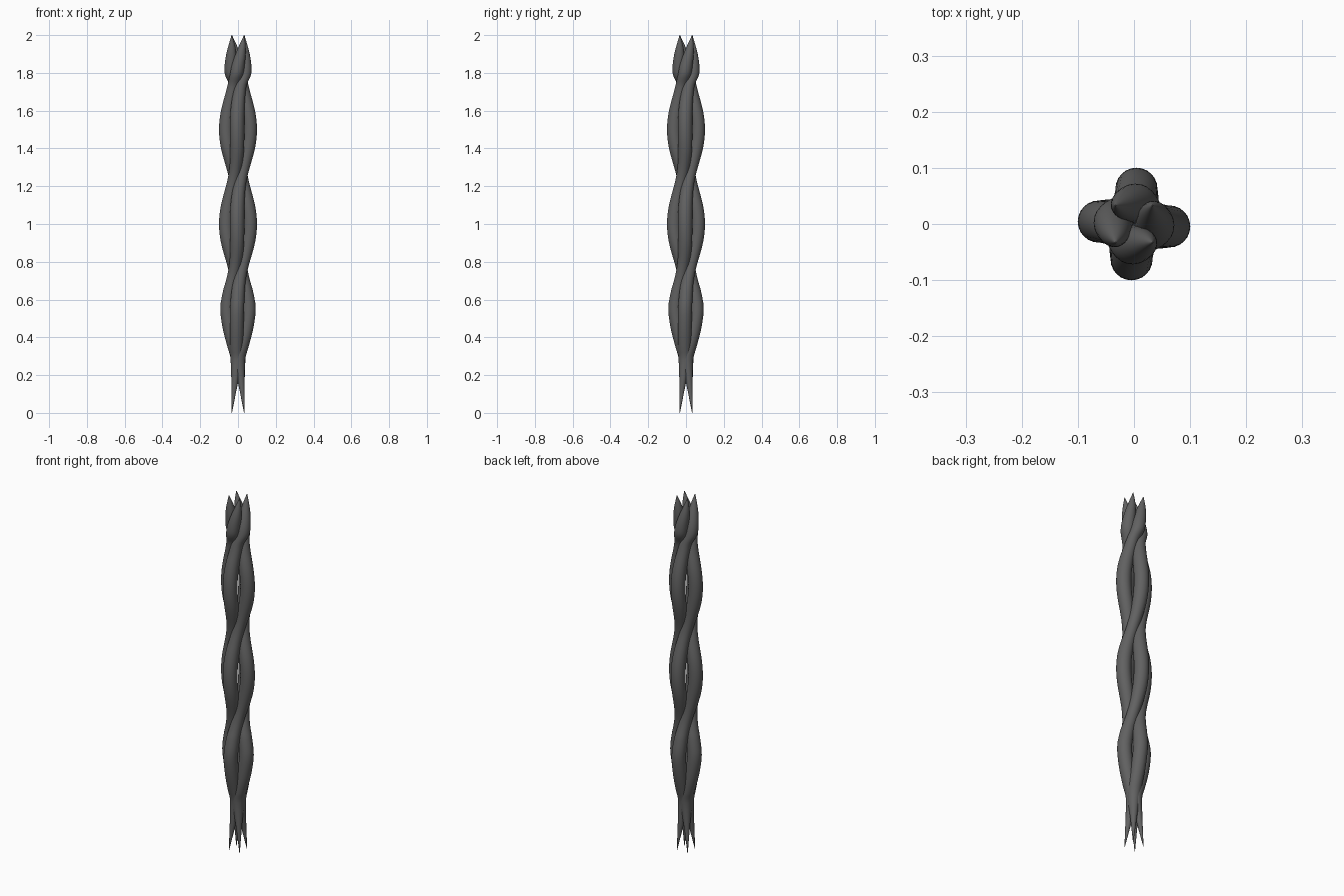
import bpy, math
from mathutils import Vector, Matrix

if "Cube" in bpy.data.objects:
    bpy.data.objects.remove(bpy.data.objects["Cube"])

SIDES = 24
AMP = .063      # how far the strand centre swings outward
RAD = .0375     # strand radius

# strand keys: height, x, y, radius - pointed bottom end, woven body, pointed top end
BOTTOM = [(0, .033, -.033, .001), (.16, .0175, -.0175, .0175), (.28, .005, -.006, .033),
          (.34, .018, -.008, .035), (.44, .043, -.007, .0365), (.55, .057, -.005, .037)]
TOP = [(1.79, -.008, -.034, .035), (1.84, .001, -.037, .034), (1.90, .014, -.035, .027),
       (1.95, .024, -.033, .016), (2.0, .033, -.033, .001)]


def body_keys():
    """Star-shaped weave: out to an axis, back to the core, out to the next axis."""
    keys = []
    swing = lambda v: AMP * math.copysign(abs(v) ** 3.4, v)
    lean = math.radians(-4)
    for i in range(23):
        z = .64 + i * .05
        a = math.pi * (z - .5)
        x, y = swing(math.cos(a)), swing(math.sin(a))
        keys.append((z, x * math.cos(lean) - y * math.sin(lean),
                     x * math.sin(lean) + y * math.cos(lean),
                     RAD - .006 * math.sin(2 * a) ** 4))
    return keys


def smooth_keys(keys, n=3):
    """Catmull-Rom interpolation of the strand keys."""
    k = [Vector(p) for p in keys]
    out = []
    for i in range(len(k) - 1):
        a, b, c, d = k[max(i - 1, 0)], k[i], k[i + 1], k[min(i + 2, len(k) - 1)]
        for j in range(n):
            t = j / n
            out.append(.5 * (2 * b + (c - a) * t + (2 * a - 5 * b + 4 * c - d) * t * t
                             + (3 * b - a - 3 * c + d) * t ** 3))
    return out + [k[-1]]


def strand_mesh():
    """One tapered tube with level rings following the keys."""
    verts, faces = [], []
    rows = smooth_keys(BOTTOM + body_keys() + TOP)
    for z, cx, cy, rad in rows:
        for s in range(SIDES):
            a = 2 * math.pi * s / SIDES
            verts.append((cx + rad * math.cos(a), cy + rad * math.sin(a), z))
    for r in range(len(rows) - 1):
        for s in range(SIDES):
            t = (s + 1) % SIDES
            faces.append((r * SIDES + s, r * SIDES + t, (r + 1) * SIDES + t, (r + 1) * SIDES + s))
    faces.append(tuple(reversed(range(SIDES))))
    faces.append(tuple(range(len(verts) - SIDES, len(verts))))
    me = bpy.data.meshes.new("strand")
    me.from_pydata(verts, [], faces)
    me.polygons.foreach_set("use_smooth", [len(f) == 4 for f in faces])
    return me


mat = bpy.data.materials.new("dark_grey")
mat.diffuse_color = (.12, .12, .12, 1)
mat.use_nodes = True
mat.node_tree.nodes["Principled BSDF"].inputs["Base Color"].default_value = mat.diffuse_color

# four identical strands, a quarter turn apart
mesh = strand_mesh()
mesh.materials.append(mat)
for q in range(4):
    ob = bpy.data.objects.new("braid_strand", mesh)
    ob.matrix_world = Matrix.Rotation(q * math.pi / 2, 4, 'Z')
    bpy.context.collection.objects.link(ob)
